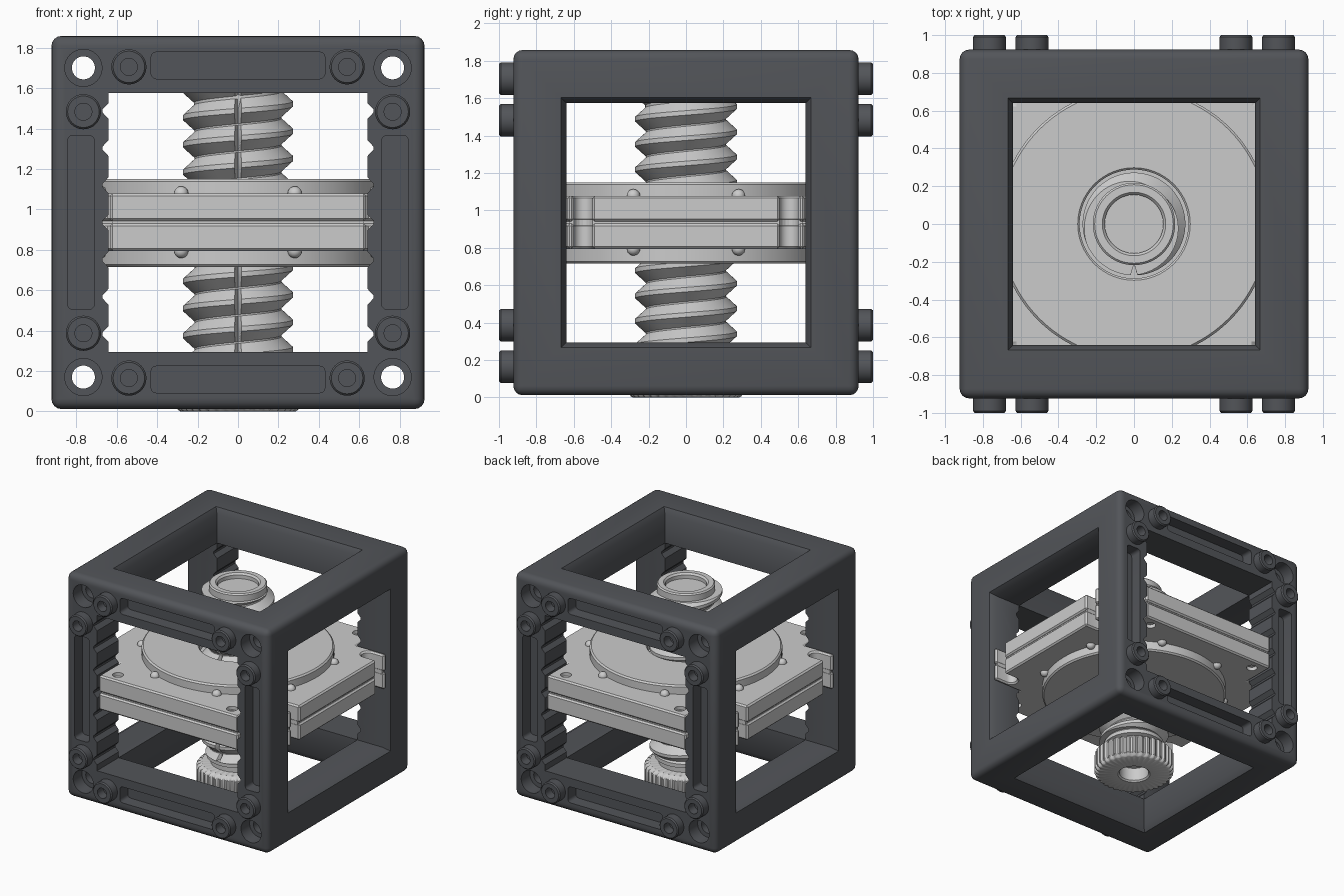
import bpy, bmesh, math
from mathutils import Matrix

if "Cube" in bpy.data.objects:
    bpy.data.objects.remove(bpy.data.objects["Cube"])

C = 0.935          # height of the cube centre
H = 0.923          # half size of the frame
W = 0.64           # half size of the windows

dark = bpy.data.materials.new("dark_grey")
dark.diffuse_color = (0.085, 0.09, 0.10, 1)
dark.use_nodes = True
dark.node_tree.nodes["Principled BSDF"].inputs["Base Color"].default_value = dark.diffuse_color


def finish(name, bm, mat=None, smooth=True):
    bmesh.ops.remove_doubles(bm, verts=bm.verts, dist=1e-5)
    bmesh.ops.recalc_face_normals(bm, faces=bm.faces)
    me = bpy.data.meshes.new(name)
    bm.to_mesh(me)
    bm.free()
    ob = bpy.data.objects.new(name, me)
    bpy.context.collection.objects.link(ob)
    if mat:
        me.materials.append(mat)
    if smooth:
        shade(ob)
    return ob


def shade(ob):
    bpy.ops.object.select_all(action='DESELECT')
    ob.select_set(True)
    bpy.context.view_layer.objects.active = ob
    bpy.ops.object.shade_smooth_by_angle(angle=math.radians(32))


def lathe(name, prof, n=64, rib=0.0, mat=None):
    """Revolve (r, z) points; rib makes every other column narrower at the rim."""
    bm = bmesh.new()
    rmax = max(r for r, z in prof)
    cols = []
    for i in range(n):
        a = 2 * math.pi * i / n
        col = []
        for r, z in prof:
            if rib and r > rmax - 0.03 and i % 4 > 1:
                r -= rib
            col.append(bm.verts.new((r * math.cos(a), r * math.sin(a), z)))
        cols.append(col)
    for i in range(n):
        p, q = cols[i], cols[(i + 1) % n]
        for k in range(len(prof) - 1):
            bm.faces.new((p[k], q[k], q[k + 1], p[k + 1]))
    return finish(name, bm, mat)


def prism(name, pts, z0, z1, rot=None, top_scale=1.0, smooth=False):
    """Extrude a flat outline from z0 to z1, then turn it about the origin."""
    bm = bmesh.new()
    lo = [bm.verts.new((x, y, z0)) for x, y in pts]
    hi = [bm.verts.new((x * top_scale, y * top_scale, z1)) for x, y in pts]
    n = len(pts)
    bm.faces.new(lo)
    bm.faces.new(hi)
    for i in range(n):
        bm.faces.new((lo[i], lo[(i + 1) % n], hi[(i + 1) % n], hi[i]))
    if rot:
        bm.transform(rot)
    return finish(name, bm, smooth=smooth)


def bevel(ob, width, segs):
    m = ob.modifiers.new("bevel", 'BEVEL')
    m.width, m.segments, m.limit_method = width, segs, 'ANGLE'
    m.angle_limit = math.radians(50)


def bake(ob, cutters=()):
    """Apply all modifiers and subtract the cutters."""
    for c in cutters:
        m = ob.modifiers.new("cut", 'BOOLEAN')
        m.operation, m.solver, m.object = 'DIFFERENCE', 'EXACT', c
        c.hide_render = True
    dg = bpy.context.evaluated_depsgraph_get()
    me = bpy.data.meshes.new_from_object(ob.evaluated_get(dg))
    ob.modifiers.clear()
    ob.data = me
    for c in cutters:
        bpy.data.objects.remove(c)
    shade(ob)


def rect(a, b, cx=0, cy=0):
    return [(cx - a, cy - b), (cx + a, cy - b), (cx + a, cy + b), (cx - a, cy + b)]


def circle(r, cx, cy, n=32):
    return [(cx + r * math.cos(2 * math.pi * i / n), cy + r * math.sin(2 * math.pi * i / n)) for i in range(n)]


def rounded(a, b, cx, cy, r=0.025):
    return [(cx + sx * (a - r) + r * math.cos(math.radians(t0 + t)), cy + sy * (b - r) + r * math.sin(math.radians(t0 + t)))
            for sx, sy, t0 in ((1, 1, 0), (-1, 1, 90), (-1, -1, 180), (1, -1, 270)) for t in (0, 30, 60, 90)]


# Cube frame, built around the origin and lifted afterwards
frame = prism("cube_frame", rect(H, H), -H, H)
frame.data.materials.append(dark)
bevel(frame, 0.05, 4)
RY = Matrix.Rotation(math.radians(90), 4, 'X')      # local z points to the front
RX = Matrix.Rotation(math.radians(90), 4, 'Y')      # local z points to the right
cut = []
# toothed front-to-back window
side = [(W, -W)]
for k in range(-3, 4):
    z = k * 0.184
    side += [(W, z - 0.04), (W + 0.03, z - 0.008), (W + 0.03, z + 0.008), (W, z + 0.04)]
side.append((W, W))
cut.append(prism("cut", side + [(-x, -y) for x, y in side], -1.1, 1.1, RY))
# plain windows on the sides, top and bottom with a sloped outer rim
for rot in (Matrix.Identity(4), RX):
    cut.append(prism("cut", rect(W, W), -1.1, 1.1, rot))
    for s in (-1, 1):
        cut.append(prism("cut", rect(W - 0.01, W - 0.01), s * 0.86, s * 0.96, rot, 0.69 / 0.63))
# corner holes, counterbores and long pockets on front and back
for sx in (-1, 1):
    for sz in (-1, 1):
        cut.append(prism("cut", circle(0.057, sx * 0.765, sz * 0.765), -1.1, 1.1, RY))
        for s in (-1, 1):
            cut.append(prism("cut", circle(0.092, sx * 0.765, sz * 0.765), s * 0.81, s * 1.1, RY))
    for s in (-1, 1):
        cut.append(prism("cut", rounded(0.43, 0.066, 0, sx * 0.777), s * 0.82, s * 1.1, RY))
        cut.append(prism("cut", rounded(0.066, 0.43, sx * 0.777, 0), s * 0.82, s * 1.1, RY))
bake(frame, cut)
frame.location.z = C

# Round pegs standing out of the front and back
peg = [(0, -0.05), (0.087, -0.05), (0.087, 0.14), (0.078, 0.15), (0.042, 0.15), (0.042, 0.07), (0, 0.07)]
first = None
for s in (-1, 1):
    for sx in (-1, 1):
        for sz in (-1, 1):
            for x, z in ((0.54, 0.77), (0.765, 0.548)):
                if first is None:
                    first = ob = lathe("peg", peg, 32, mat=dark)
                else:
                    ob = bpy.data.objects.new("peg", first.data)
                    bpy.context.collection.objects.link(ob)
                ob.rotation_euler.x = math.radians(-90 * s)
                ob.location = (sx * x, s * 0.85, C + sz * z)


# Cross shaped plates with open slots in the side arms
def cross(A, B):
    arc = [(0.80 - 0.05 * math.sin(t), 0.55 - 0.05 * math.cos(t)) for t in [math.pi * i / 8 for i in range(9)]]
    q = [(A, 0.5)] + arc + [(A, 0.6), (A, B), (B, B), (B, A)]
    q2 = [(-x, y) for x, y in reversed(q)]
    return q + q2 + [(-x, -y) for x, y in q + q2]


A, B = 0.91, 0.634
for name, z0, z1 in (("lower_plate", 0.795, 0.93), ("upper_plate", 0.942, 1.078)):
    plate = prism(name, cross(A, B), z0, z1)
    bevel(plate, 0.012, 1)
    zs = (0.75, 0.84) if name == "lower_plate" else (1.03, 1.12)
    bake(plate, [prism("cut", circle(0.042, sx * 0.52, sy * 0.82, 24), *zs) for sx in (-1, 1) for sy in (-1, 1)])
prism("plate_core", cross(A - 0.015, B - 0.012), 0.92, 0.952)

# Screws sunk in the plate holes
for sx in (-1, 1):
    for sy in (-1, 1):
        ob = lathe("plate_screw", [(0, 0.83), (0.033, 0.83), (0.033, 1.065), (0.018, 1.065), (0.018, 1.04), (0, 1.04)], 24)
        ob.location = (sx * 0.52, sy * 0.82, 0)
        ob.data.transform(Matrix.Translation((0, 0, -0.011)))

# Round covers above and below, with small bumps around the rim
cover = [(0.288, 1.0), (0.288, 1.14), (0.298, 1.15), (0.708, 1.15), (0.72, 1.138), (0.72, 1.06)]
lathe("upper_cover", cover, 96)
lathe("lower_cover", [(r, 2 * C - z - 0.005) for r, z in cover], 96)
for z in (1.078, 0.795):
    for k in range(8):
        a = math.radians(22.5 + 45 * k)
        bm = bmesh.new()
        bmesh.ops.create_uvsphere(bm, u_segments=16, v_segments=10, radius=0.036)
        finish("bump", bm).location = (0.735 * math.cos(a), 0.735 * math.sin(a), z)

# Threaded rod with a groove along its front
N, PITCH = 96, 0.135
prof = [(0.0, 0.215), (0.06, 0.215), (0.44, 0.272), (0.62, 0.272)]
bm = bmesh.new()
steps = []
for j in range(N * 12):
    a = 2 * math.pi * j / N
    groove = j % N == N * 3 // 4
    steps.append([bm.verts.new((r * math.cos(a), r * math.sin(a), 0.1 + (j / N + f) * PITCH))
                  for f, r in ((f, 0.21 if groove else r) for f, r in prof)])
for j in range(len(steps) - 1):
    p, q = steps[j], steps[j + 1]
    for k in range(3):
        bm.faces.new((p[k], q[k], q[k + 1], p[k + 1]))
    if j + N + 1 < len(steps):
        u, v = steps[j + N], steps[j + N + 1]
        bm.faces.new((p[3], q[3], v[0], u[0]))
for z, s in ((0.29, -1), (1.61, 1)):
    bmesh.ops.bisect_plane(bm, geom=bm.verts[:] + bm.edges[:] + bm.faces[:],
                           plane_co=(0, 0, z), plane_no=(0, 0, s), clear_outer=True)
bmesh.ops.holes_fill(bm, edges=[e for e in bm.edges if e.is_boundary], sides=0)
finish("threaded_rod", bm)

# Hollow collar with a plug at the top of the rod
lathe("rod_collar", [(0.218, 1.5), (0.218, 1.66), (0.208, 1.67), (0.168, 1.67), (0.155, 1.655), (0.155, 1.625), (0, 1.625)])

# Ribbed hand knob and its neck at the bottom of the rod
lathe("knob", [(0, 0.12), (0.115, 0.12), (0.115, 0.012), (0.127, 0), (0.285, 0), (0.295, 0.006), (0.312, 0.03), (0.312, 0.165),
               (0.295, 0.185), (0.27, 0.195), (0, 0.195)], 144, 0.014)
lathe("knob_neck", [(0, 0.19), (0.205, 0.19), (0.205, 0.235), (0.235, 0.245), (0.235, 0.275), (0.215, 0.30), (0, 0.30)])
